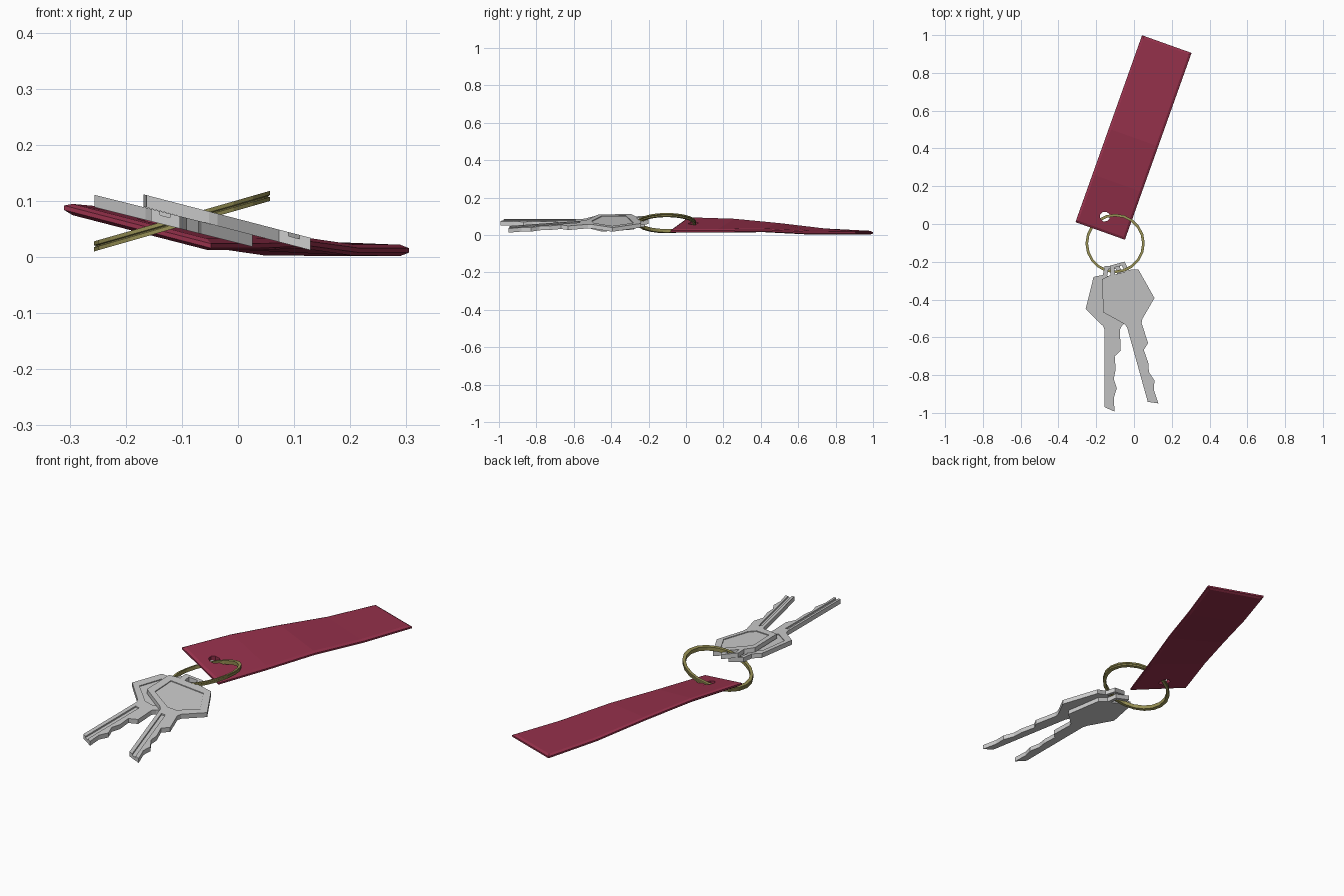
import bpy, bmesh
from math import sin, cos, pi, radians

if "Cube" in bpy.data.objects:
    bpy.data.objects.remove(bpy.data.objects["Cube"])

def material(name, rgb):
    m = bpy.data.materials.new(name)
    m.diffuse_color = (*rgb, 1)
    m.use_nodes = True
    m.node_tree.nodes["Principled BSDF"].inputs["Base Color"].default_value = m.diffuse_color
    return m

def add_object(name, bm, mat=None):
    bmesh.ops.recalc_face_normals(bm, faces=bm.faces)
    me = bpy.data.meshes.new(name)
    bm.to_mesh(me)
    bm.free()
    ob = bpy.data.objects.new(name, me)
    bpy.context.collection.objects.link(ob)
    if mat:
        me.materials.append(mat)
    return ob

def loft(name, loops, mat=None, strip=False):
    """Stack equal outlines; cap with one face, or a strip of quads."""
    bm = bmesh.new()
    rows = [[bm.verts.new(p) for p in loop] for loop in loops]
    n = len(rows[0])
    for a, b in zip(rows, rows[1:]):
        for i in range(n):
            j = (i + 1) % n
            bm.faces.new((a[i], a[j], b[j], b[i]))
    for row in (rows[0], rows[-1]):
        if strip:
            for i in range(n // 2 - 1):
                bm.faces.new((row[i], row[i + 1], row[n - 2 - i], row[n - 1 - i]))
        else:
            bm.faces.new(row)
    return add_object(name, bm, mat)

def prism(name, pts, z0, z1):
    return loft(name, [[(x, y, z) for x, y in pts] for z in (z0, z1)])

def carve_and_place(ob, cutters, place):
    """Cut the flat part, then move every vertex to its final pose."""
    for c in cutters:
        m = ob.modifiers.new("cut", 'BOOLEAN')
        m.operation, m.object, m.solver = 'DIFFERENCE', c, 'EXACT'
    bpy.context.view_layer.update()
    dg = bpy.context.evaluated_depsgraph_get()
    me = bpy.data.meshes.new_from_object(ob.evaluated_get(dg))
    ob.modifiers.clear()
    ob.data = me
    for v in me.vertices:
        v.co = place(*v.co)
    for c in cutters:
        bpy.data.objects.remove(c)

red = material("red_leather", (0.30, 0.03, 0.07))
brass = material("brass", (0.31, 0.28, 0.09))

# Tag: chamfered strip, built flat, with a hexagonal hole
W, L, N = 0.278, 1.05, 4

def tag_outline(inset, z):
    ts = [inset + (L - 2 * inset) * i / N for i in range(N + 1)]
    return ([(inset, t, z) for t in ts] +
            [(W - inset, t, z) for t in reversed(ts)])

tag = loft("tag", [tag_outline(.012, -.01), tag_outline(0, -.004),
                   tag_outline(0, .004), tag_outline(.012, .01)], red, strip=True)
tag_hole = prism("tag_hole_cutter",
                 [(.137 + .027 * cos(i * pi / 4), .08 + .027 * sin(i * pi / 4)) for i in range(8)],
                 -.05, .05)

# Heights of the two long edges give the gentle twist
LEFT_Z = (.088, .08, .055, .025, .012)
RIGHT_Z = (.020, .02, .024, .012, .012)

def place_tag(s, t, z):
    f = max(0, min(t / L, 1)) * N
    i = min(int(f), N - 1)
    f -= i
    left = LEFT_Z[i] * (1 - f) + LEFT_Z[i + 1] * f
    right = RIGHT_Z[i] * (1 - f) + RIGHT_Z[i + 1] * f
    k = s / W
    return (-.31 + .942 * s + .336 * t, .01 - .336 * s + .942 * t,
            left * (1 - k) + right * k + z)

carve_and_place(tag, [tag_hole], place_tag)

# Split ring: grooved section swept round, then tilted
SECTION = [(.157, .009), (.157, .002), (.153, 0), (.157, -.002),
           (.157, -.009), (.143, -.009), (.143, .009)]
SEG = 20
bm = bmesh.new()
rows = []
for i in range(SEG):
    a = 2 * pi * i / SEG
    rows.append([bm.verts.new((-.1 + r * cos(a), -.103 + r * sin(a),
                               .064 + .287 * r * cos(a) + z)) for r, z in SECTION])
for i in range(SEG):
    a, b = rows[i], rows[(i + 1) % SEG]
    for j in range(len(SECTION)):
        k = (j + 1) % len(SECTION)
        bm.faces.new((a[j], a[k], b[k], b[j]))
add_object("split_ring", bm, brass)

# Keys: head, tab and toothed blade in one outline; origin at the ring slot
HALF = [(.04, .028), (.05, -.02), (.099, -.03), (.141, -.2), (.05, -.289), (.04, -.31)]
TEETH = [(.045, -.42), (.013, -.45), (.018, -.52), (.008, -.57),
         (.024, -.62), (.008, -.67), (.012, -.743), (-.04, -.72)]
KEY = HALF + TEETH + [(-x, y) for x, y in reversed(HALF)]
PANEL = [(.076, -.066), (.106, -.194), (.02, -.272)]
PANEL += [(-x, y) for x, y in reversed(PANEL)]

def make_key(name, origin, angle, z0, slope):
    key = prism(name, KEY, -.011, .011)
    cutters = [
        prism("slot_cutter", [(-.027, -.024), (.027, -.024), (.02, .012), (-.02, .012)], -.05, .05),
        prism("panel_cutter", PANEL, .007, .05),
        prism("groove_cutter", [(-.024, -.34), (-.006, -.34), (-.006, -.8), (-.024, -.8)], .004, .05),
    ]
    c, s = cos(angle), sin(angle)

    def place(x, y, z):
        px = origin[0] + c * x - s * y
        py = origin[1] + s * x + c * y
        return px, py, z0 + slope * px + z
    carve_and_place(key, cutters, place)

make_key("key_lower", (-.115, -.25), 0, .036, -.25)
make_key("key_upper", (-.081, -.237), radians(15.5), .057, -.26)
